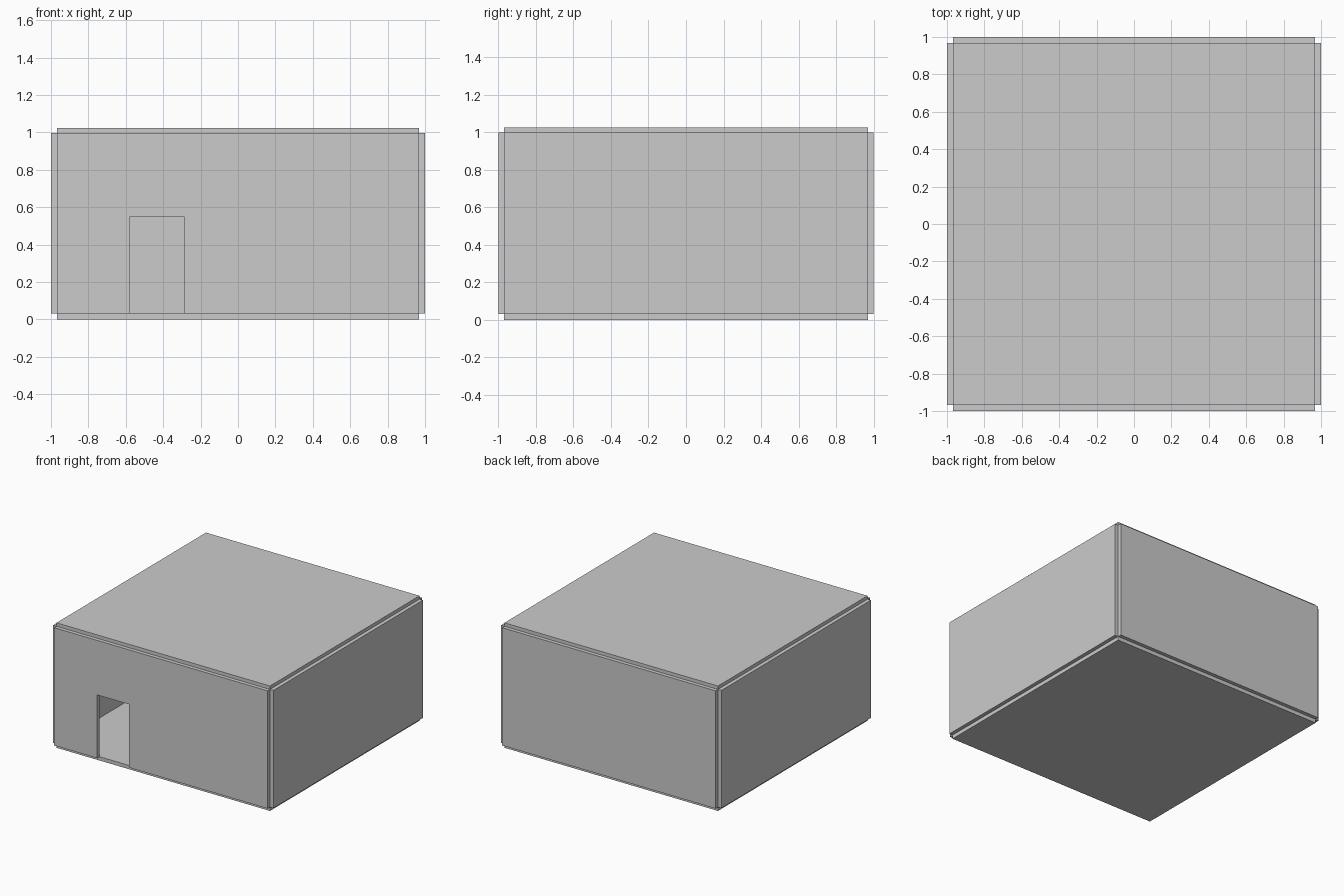
import bpy
import bmesh
from mathutils import Vector

if "Cube" in bpy.data.objects:
    bpy.data.objects.remove(bpy.data.objects["Cube"])

T = 0.031          # panel thickness
A = 1.0 - T        # half width of the inner room
Z0, Z1 = 0.031, 0.997   # inner floor and ceiling heights


def panel(name, outline, offset):
    """Flat outline pushed along an offset into a closed slab."""
    bm = bmesh.new()
    face = bm.faces.new([bm.verts.new(p) for p in outline])
    ext = bmesh.ops.extrude_face_region(bm, geom=[face], use_keep_orig=True)
    verts = [g for g in ext["geom"] if isinstance(g, bmesh.types.BMVert)]
    bmesh.ops.translate(bm, verts=verts, vec=Vector(offset))
    bmesh.ops.recalc_face_normals(bm, faces=bm.faces)
    mesh = bpy.data.meshes.new(name)
    bm.to_mesh(mesh)
    bm.free()
    obj = bpy.data.objects.new(name, mesh)
    bpy.context.collection.objects.link(obj)
    return obj


square = [(-A, -A), (A, -A), (A, A), (-A, A)]
wall = [(-A, Z0), (A, Z0), (A, Z1), (-A, Z1)]

# Floor and roof slabs
panel("floor", [(x, y, Z0) for x, y in square], (0, 0, -Z0))
panel("roof", [(x, y, Z1) for x, y in square], (0, 0, 0.028))

# Side walls and back wall, leaving the corners notched
for name, s in (("left_wall", -1), ("right_wall", 1)):
    panel(name, [(s * A, y, z) for y, z in wall], (s * T, 0, 0))
panel("back_wall", [(x, A, z) for x, z in wall], (0, T, 0))

# Front wall with the doorway open at the bottom
L, R, H = -0.578, -0.289, 0.55
front = [(-A, Z0), (L, Z0), (L, H), (R, H), (R, Z0), (A, Z0), (A, Z1), (-A, Z1)]
panel("front_wall", [(x, -A, z) for x, z in front], (0, -T, 0))
